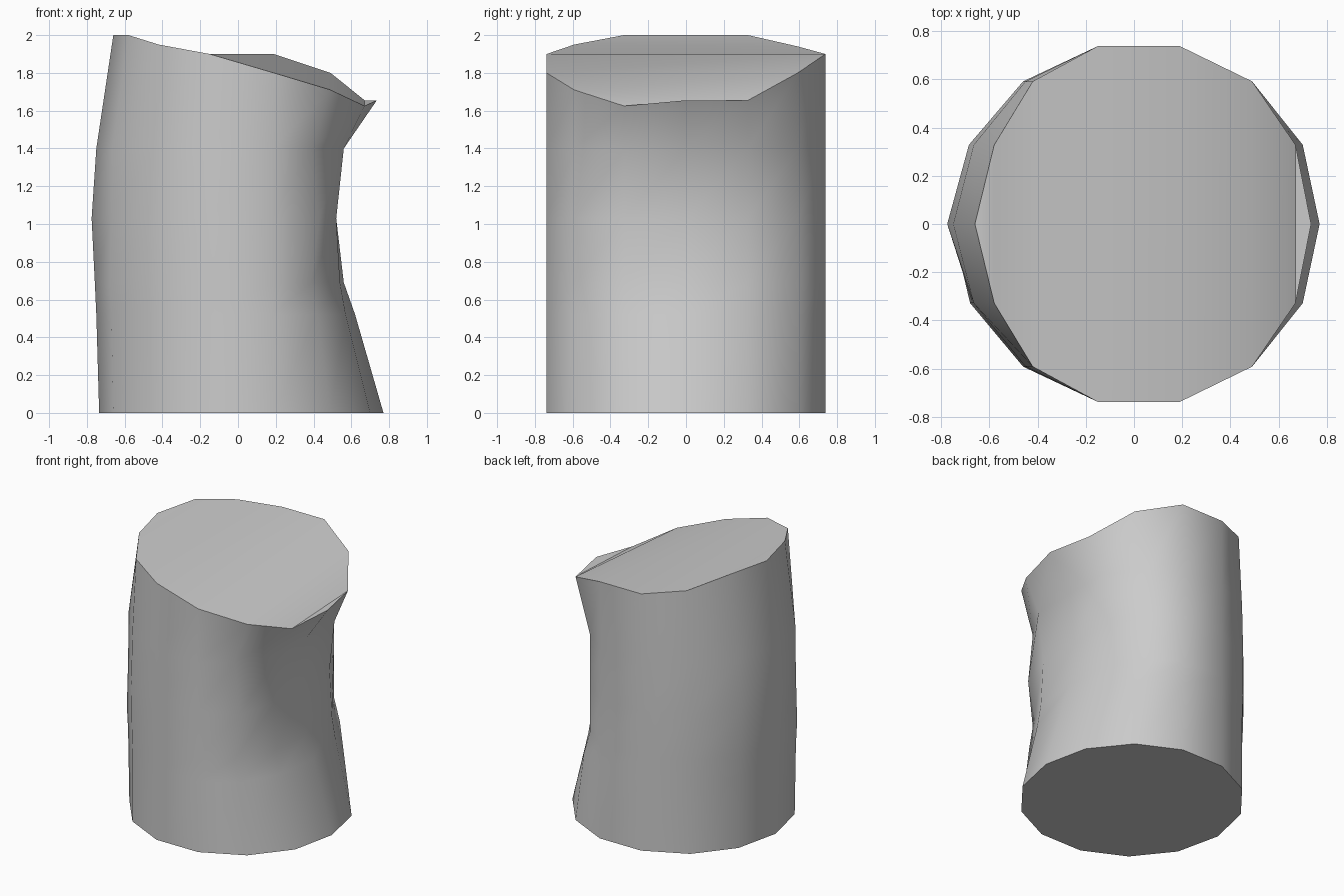
import bpy, bmesh, math

if "Cube" in bpy.data.objects:
    bpy.data.objects.remove(bpy.data.objects["Cube"])

SIDES, RADIUS = 14, 0.757

# Ring heights, with x of columns going from the right edge (+x) to the left edge (-x)
RINGS = [
    (0.00, [0.77, 0.70, 0.49, 0.19, -0.15, -0.45, -0.66, -0.735]),
    (0.52, [0.62, 0.57, 0.42, 0.18, -0.15, -0.45, -0.67, -0.750]),
    (0.69, [0.56, 0.54, 0.37, 0.18, -0.15, -0.455, -0.68, -0.758]),
    (1.03, [0.52, 0.52, 0.37, 0.18, -0.15, -0.46, -0.685, -0.775]),
    (1.40, [0.56, 0.56, 0.37, 0.18, -0.15, -0.45, -0.665, -0.750]),
]
TOP_X = [0.735, 0.67, 0.49, 0.19, -0.15, -0.42, -0.58, -0.66]
# Slanted cut heights on the back (+y) and front (-y) halves
TOP_BACK = [1.655, 1.655, 1.80, 1.90, 1.90, 1.94, 2.0, 2.0]
TOP_FRONT = [1.655, 1.625, 1.71, 1.80, 1.90, 1.95, 2.0, 2.0]
# The dent is shallower toward the front corner, and bulges in its middle
FRONT_SHIFT = {(2, 2): 0.02, (3, 2): 0.06, (4, 2): 0.02, (3, 6): 0.015}

bm = bmesh.new()


def column_index(k):
    return k if k <= SIDES // 2 else SIDES - k


def make_ring(level):
    ring = []
    for k in range(SIDES):
        c = column_index(k)
        front = k > SIDES // 2
        y = RADIUS * math.sin(2 * math.pi * k / SIDES)
        if level < len(RINGS):
            z, xs = RINGS[level]
            x = xs[c] + (FRONT_SHIFT.get((level, c), 0) if front else 0)
        else:
            x, z = TOP_X[c], (TOP_FRONT if front else TOP_BACK)[c]
        ring.append(bm.verts.new((x, y, z)))
    return ring


# Sides
rings = [make_ring(i) for i in range(len(RINGS) + 1)]
for low, high in zip(rings, rings[1:]):
    for k in range(SIDES):
        n = (k + 1) % SIDES
        bm.faces.new((low[k], low[n], high[n], high[k]))

# Flat base
bm.faces.new(rings[0][::-1])

# Slanted top, bridged in strips between the back and front rims
top = rings[-1]
bm.faces.new((top[0], top[1], top[-1]))
for k in range(1, SIDES // 2 - 1):
    bm.faces.new((top[k], top[k + 1], top[-k - 1], top[-k]))
bm.faces.new((top[6], top[7], top[8]))
bmesh.ops.recalc_face_normals(bm, faces=bm.faces[:])

mesh = bpy.data.meshes.new("dented_stump")
bm.to_mesh(mesh)
bm.free()
stump = bpy.data.objects.new("dented_stump", mesh)
bpy.context.collection.objects.link(stump)

# Smooth sides with sharp rims
bpy.context.view_layer.objects.active = stump
stump.select_set(True)
bpy.ops.object.shade_smooth_by_angle(angle=math.radians(42))
